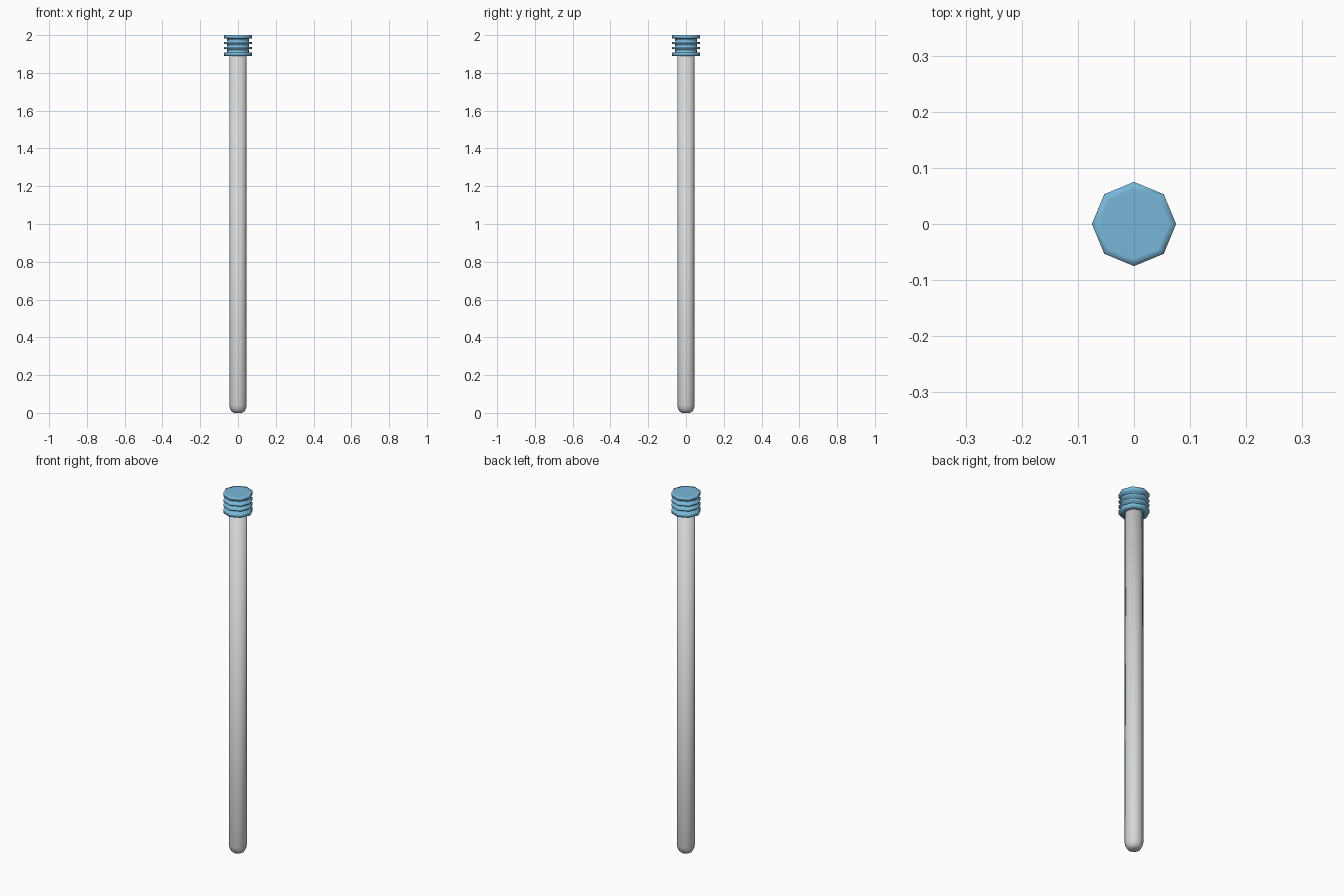
import bpy
import bmesh
import math

cube = bpy.data.objects.get("Cube")
if cube:
    bpy.data.objects.remove(cube, do_unlink=True)


def material(name, rgb):
    mat = bpy.data.materials.new(name)
    mat.use_nodes = True
    mat.diffuse_color = (*rgb, 1)
    mat.node_tree.nodes["Principled BSDF"].inputs["Base Color"].default_value = (*rgb, 1)
    return mat


def lathe(name, profile, sides, mat):
    """Closed solid of revolution from (radius, height) points, listed upward."""
    bm = bmesh.new()
    rings = []
    for radius, z in profile:
        angles = [math.tau * i / sides for i in range(sides)]
        rings.append([bm.verts.new((radius * math.cos(a), radius * math.sin(a), z)) for a in angles])
    for low, high in zip(rings, rings[1:]):
        for i in range(sides):
            j = (i + 1) % sides
            bm.faces.new((low[i], low[j], high[j], high[i]))
    bm.faces.new(rings[0][::-1])
    bm.faces.new(rings[-1])
    for face in bm.faces:
        face.smooth = True
    mesh = bpy.data.meshes.new(name)
    bm.to_mesh(mesh)
    bm.free()
    mesh.materials.append(mat)
    obj = bpy.data.objects.new(name, mesh)
    bpy.context.collection.objects.link(obj)
    return obj


glass = material("pale grey glass", (0.66, 0.68, 0.69))
blue = material("blue rubber", (0.19, 0.47, 0.68))

# Tube with a rounded bottom
R = 0.046
tube_profile = [(0.02, 0), (0.033, 0.007), (0.042, 0.021), (R, 0.042), (R, 1.9)]
lathe("tube", tube_profile, 8, glass)

# Ribbed stopper: two thick flanges with two thin ribs between them
RIM, CORE = 0.075, 0.059
stopper_profile = [(0.05, 1.89)]
for bottom, top in ((1.89, 1.909), (1.926, 1.936), (1.953, 1.963), (1.981, 2.0)):
    if bottom > 1.9:
        stopper_profile.append((CORE, bottom))
    stopper_profile += [(RIM, bottom), (RIM, top)]
    if top < 2:
        stopper_profile.append((CORE, top))
stopper_profile.append((0.062, 2.0))
lathe("stopper", stopper_profile, 8, blue)
